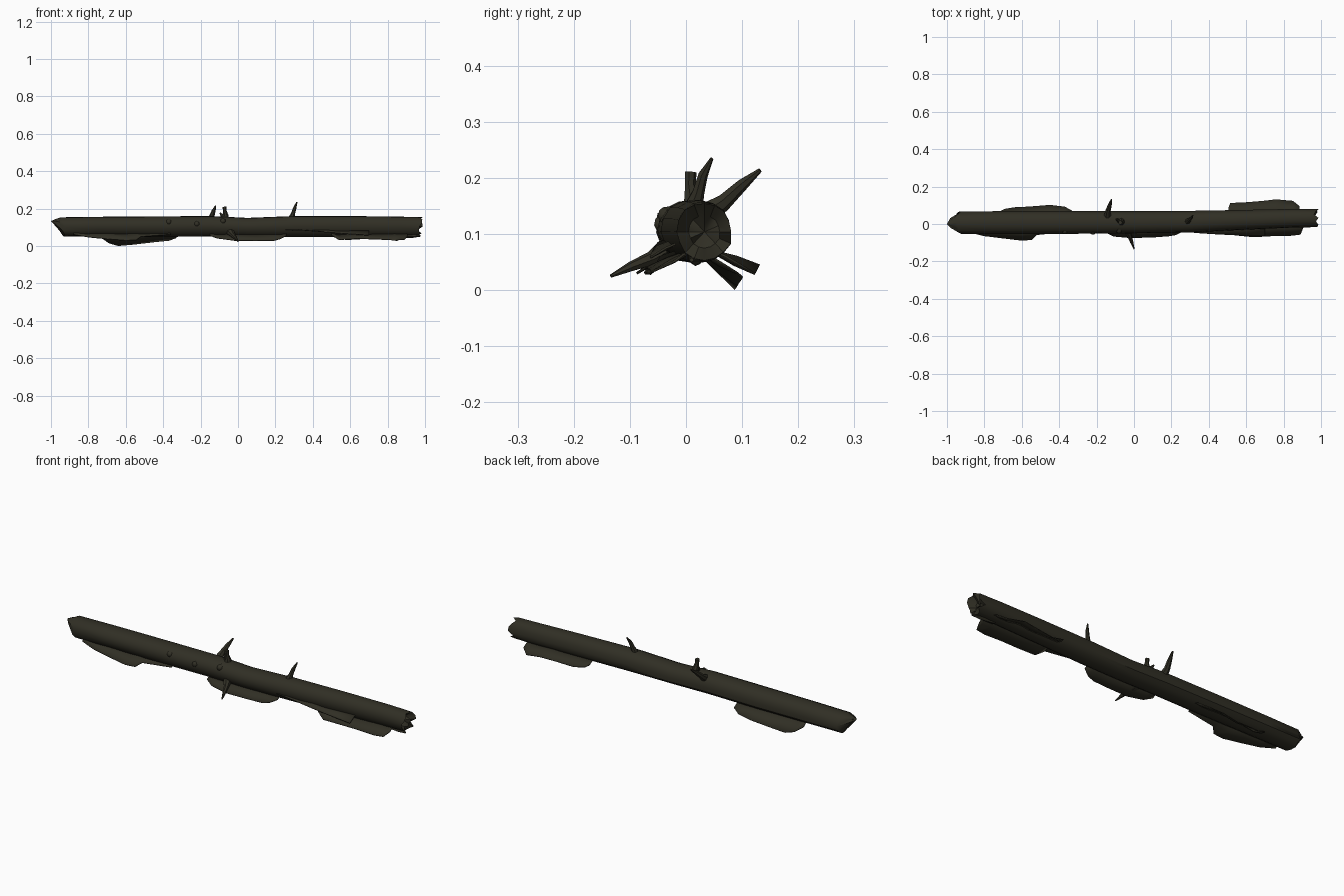
import bpy, bmesh, math, random
from mathutils import Vector

random.seed(4)
bark = bpy.data.materials.new("dark olive bark")
bark.diffuse_color = (0.030, 0.028, 0.018, 1)


def finish(name, bm, smooth=True):
    bmesh.ops.recalc_face_normals(bm, faces=bm.faces)
    me = bpy.data.meshes.new(name)
    bm.to_mesh(me)
    bm.free()
    ob = bpy.data.objects.new(name, me)
    bpy.context.collection.objects.link(ob)
    me.materials.append(bark)
    if smooth:
        bpy.ops.object.select_all(action='DESELECT')
        ob.select_set(True)
        bpy.context.view_layer.objects.active = ob
        bpy.ops.object.shade_smooth_by_angle(angle=math.radians(40))
    return ob


def bridge(bm, a, b):
    n = len(a)
    for i in range(n):
        bm.faces.new((a[i], a[(i + 1) % n], b[(i + 1) % n], b[i]))


# trunk: lofted rings (x, centre y, centre z, radius y, radius z)
SIDES = 16
RINGS = [(-0.93, 0.008, 0.103, 0.060, 0.053), (-0.75, 0.009, 0.104, 0.061, 0.055),
         (-0.45, 0.010, 0.104, 0.062, 0.057), (-0.15, 0.010, 0.106, 0.060, 0.057),
         (0.05, 0.011, 0.100, 0.059, 0.053), (0.30, 0.014, 0.105, 0.058, 0.058),
         (0.60, 0.024, 0.105, 0.053, 0.058), (0.85, 0.032, 0.104, 0.050, 0.056),
         (0.955, 0.033, 0.104, 0.049, 0.053)]
lumps = [random.uniform(0.95, 1.04) for _ in range(SIDES)]
bm = bmesh.new()


def ring(x, cy, cz, ry, rz, jag=None):
    vs = []
    for i in range(SIDES):
        a = 2 * math.pi * i / SIDES
        y, z = math.cos(a), math.sin(a)
        dx = jag(i, y, z) if jag else 0
        vs.append(bm.verts.new((x + dx, cy + ry * y * lumps[i], cz + rz * z * lumps[i])))
    return vs


loops = []
for k, r in enumerate(RINGS):
    jag = None
    if k == 0:                      # left break: upper side reaches further out
        jag = lambda i, y, z: -0.015 * max(z, 0) + random.uniform(-0.01, 0.008)
    if k == len(RINGS) - 1:         # right break: splintered rim
        jag = lambda i, y, z: random.uniform(-0.005, 0.035)
    loops.append(ring(*r, jag))
for a, b in zip(loops, loops[1:]):
    bridge(bm, a, b)
# broken left end: tapered splinter point
tip = ring(-0.972, 0.004, 0.126, 0.028, 0.020, lambda i, y, z: random.uniform(-0.012, 0.014))
bridge(bm, loops[0], tip)
point = bm.verts.new((-1.0, 0.0, 0.134))
for i in range(SIDES):
    bm.faces.new((tip[i], tip[(i + 1) % SIDES], point))
# broken right end: shallow jagged hollow
hollow = ring(0.95, 0.033, 0.104, 0.028, 0.030, lambda i, y, z: random.uniform(-0.015, 0.02))
bridge(bm, loops[-1], hollow)
core = bm.verts.new((0.945, 0.033, 0.104))
for i in range(SIDES):
    bm.faces.new((hollow[i], hollow[(i + 1) % SIDES], core))
finish("log_trunk", bm)


# tapered, bent branch stubs
def branch(name, pts, radii, sides=7):
    bm = bmesh.new()
    pts = [Vector(p) for p in pts]
    prev = None
    for k, (p, r) in enumerate(zip(pts, radii)):
        d = (pts[min(k + 1, len(pts) - 1)] - pts[max(k - 1, 0)]).normalized()
        u = d.cross(Vector((1, 0, 0))).normalized()
        v = d.cross(u)
        cur = [bm.verts.new(p + r * (u * math.cos(t) + v * math.sin(t)))
               for t in (2 * math.pi * i / sides for i in range(sides))]
        if prev:
            bridge(bm, prev, cur)
        else:
            bm.faces.new(cur)
        prev = cur
    bm.faces.new(prev)
    finish(name, bm)


branch("branch_back", [(-0.142, 0.035, 0.135), (-0.14, 0.068, 0.158), (-0.13, 0.10, 0.188), (-0.12, 0.132, 0.214)],
       [0.022, 0.015, 0.011, 0.004])
branch("branch_stub", [(-0.07, 0.012, 0.14), (-0.066, 0.011, 0.166), (-0.07, 0.007, 0.188), (-0.073, 0.008, 0.210)],
       [0.024, 0.015, 0.010, 0.011])
branch("stub_twig", [(-0.075, 0.01, 0.15), (-0.088, 0.022, 0.166), (-0.096, 0.026, 0.178)], [0.012, 0.008, 0.004])
branch("branch_top", [(0.285, 0.012, 0.145), (0.295, 0.022, 0.175), (0.304, 0.030, 0.205), (0.315, 0.046, 0.235)],
       [0.018, 0.011, 0.009, 0.003])
branch("branch_front", [(-0.04, -0.03, 0.075), (-0.025, -0.062, 0.056), (-0.012, -0.098, 0.042), (0.0, -0.134, 0.025)],
       [0.022, 0.013, 0.009, 0.003])
for x, z in ((-0.37, 0.13), (-0.22, 0.12), (-0.08, 0.135)):   # small knots
    y = 0.01 - 0.06 * math.sqrt(1 - ((z - 0.105) / 0.057) ** 2)
    branch("knot", [(x, y + 0.015, z - 0.004), (x, y - 0.003, z), (x, y - 0.008, z + 0.001)], [0.02, 0.013, 0.006])


# thin hanging bark flaps: outer edge points, joined to an edge inside the trunk
def flap(name, outer, inner_y, inner_z):
    bm = bmesh.new()
    top, mid, low = [], [], []
    n = len(outer)
    for i, p in enumerate(outer):
        p = Vector(p)
        q = Vector((p.x, inner_y, inner_z))
        m = q.lerp(p, 0.55) + Vector((0, 0, 0.003 * (-1) ** i))
        top.append(bm.verts.new(q))
        mid.append(bm.verts.new(m))
        low.append(bm.verts.new(p))
    for i in range(n - 1):
        for a, b in ((top, mid), (mid, low)):
            bm.faces.new((a[i], a[i + 1], b[i + 1], b[i]))
    ob = finish(name, bm)
    s = ob.modifiers.new("thickness", 'SOLIDIFY')
    s.thickness = 0.004
    s.offset = 0


flap("flap_back_left", [(-0.73, 0.060, 0.045), (-0.69, 0.080, 0.016), (-0.64, 0.088, 0.002), (-0.56, 0.092, 0.009),
                        (-0.45, 0.101, 0.022), (-0.37, 0.092, 0.030), (-0.33, 0.070, 0.044)], 0.02, 0.068)
flap("flap_back_right", [(0.505, 0.085, 0.052), (0.515, 0.112, 0.048), (0.58, 0.114, 0.034), (0.68, 0.122, 0.040),
                         (0.76, 0.131, 0.044), (0.85, 0.123, 0.029), (0.885, 0.095, 0.046)], 0.04, 0.072)
flap("flap_front_left", [(-0.88, -0.045, 0.062), (-0.80, -0.064, 0.048), (-0.70, -0.076, 0.038), (-0.60, -0.088, 0.030),
                         (-0.545, -0.084, 0.032), (-0.52, -0.058, 0.050), (-0.36, -0.042, 0.062)], -0.01, 0.08)
flap("flap_front_middle", [(-0.15, -0.045, 0.056), (-0.11, -0.066, 0.042), (-0.02, -0.074, 0.030), (0.10, -0.071, 0.030),
                           (0.19, -0.064, 0.029), (0.225, -0.058, 0.038), (0.26, -0.040, 0.056)], -0.01, 0.072)
flap("flap_front_right", [(0.50, -0.045, 0.060), (0.54, -0.060, 0.034), (0.64, -0.070, 0.040), (0.74, -0.064, 0.037),
                          (0.84, -0.062, 0.032), (0.89, -0.056, 0.035), (0.905, -0.02, 0.052)], 0.02, 0.075)
flap("peeling_bark", [(0.25, -0.040, 0.088), (0.36, -0.050, 0.084), (0.46, -0.056, 0.076), (0.56, -0.060, 0.067),
                      (0.70, -0.064, 0.058)], 0.0, 0.09)
# right end splinter along the underside
branch("end_splinter", [(0.85, 0.02, 0.062), (0.93, 0.016, 0.056), (0.975, 0.01, 0.054)], [0.016, 0.013, 0.004], 5)
